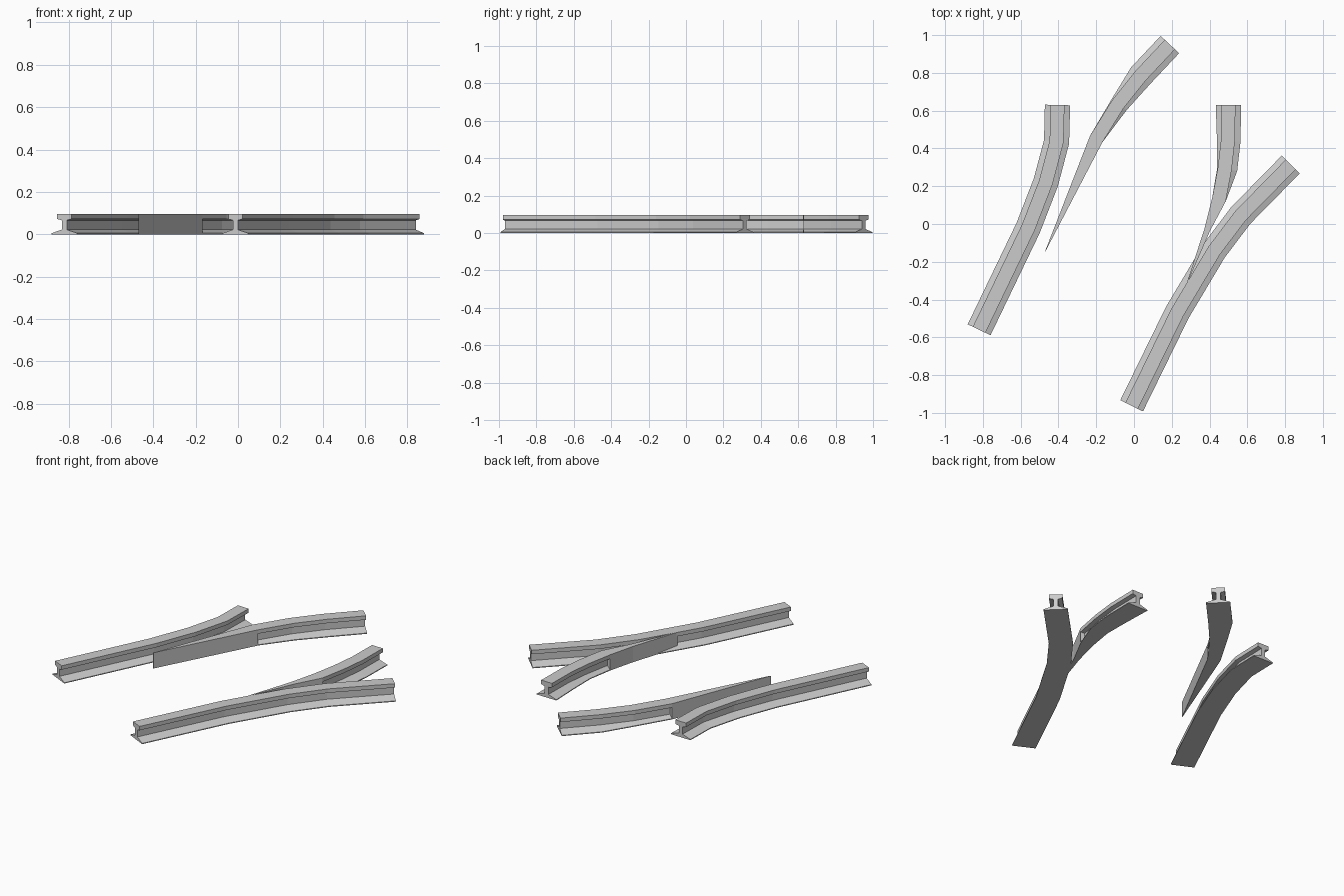
import bpy, bmesh
from mathutils import Vector

if "Cube" in bpy.data.objects:
    bpy.data.objects.remove(bpy.data.objects["Cube"])

HEAD, WEB, FOOT = 0.037, 0.013, 0.067


def i_section(fl=FOOT, fr=FOOT):
    """Rail profile as (offset to the left, height), counter-clockwise loop."""
    def side(f):
        return [(f, 0), (f, 0.005), (WEB, 0.022), (WEB, 0.066), (HEAD, 0.072), (HEAD, 0.096)]
    return side(fl) + [(-o, z) for o, z in reversed(side(fr))]


def block_section(half):
    """Solid blade profile with the same point count as the rail."""
    left = [(half, z) for _, z in i_section()[:6]]
    return left + [(-o, z) for o, z in reversed(left)]


def sweep(name, knots):
    """knots: (x, y, [sections]); two sections at one knot make a sharp step."""
    pts = [Vector((k[0], k[1])) for k in knots]
    bm = bmesh.new()
    rings = []
    for i, p in enumerate(pts):
        a = (p - pts[i - 1]).normalized() if i else None
        b = (pts[i + 1] - p).normalized() if i < len(pts) - 1 else None
        t = ((a or b) + (b or a)).normalized()
        n = Vector((-t.y, t.x))
        for sec in knots[i][2]:
            rings.append([bm.verts.new((p.x + n.x * o, p.y + n.y * o, z)) for o, z in sec])
    for r, s in zip(rings, rings[1:]):
        for j in range(12):
            k = (j + 1) % 12
            bm.faces.new((r[j], r[k], s[k], s[j]))
    bm.faces.new(rings[0])
    bm.faces.new(rings[-1])
    bmesh.ops.remove_doubles(bm, verts=bm.verts, dist=1e-5)
    bmesh.ops.dissolve_degenerate(bm, edges=bm.edges, dist=1e-5)
    bmesh.ops.recalc_face_normals(bm, faces=bm.faces)
    mesh = bpy.data.meshes.new(name)
    bm.to_mesh(mesh)
    bm.free()
    bpy.context.collection.objects.link(bpy.data.objects.new(name, mesh))


FULL = [i_section()]

# Continuous outer rails
sweep("left_stock_rail", [(x, y, FULL) for x, y in [
    (-0.82, -0.56), (-0.56, -0.02), (-0.467, 0.22), (-0.41, 0.435), (-0.405, 0.63)]])
sweep("right_stock_rail", [(x, y, FULL) for x, y in [
    (-0.0125, -0.9625), (0.23, -0.467), (0.425, -0.14), (0.565, 0.045), (0.83, 0.315)]])

# Tapered switch blades: solid wedge, step, then rail whose foot widens
step = [block_section(HEAD), i_section(HEAD, HEAD)]
sweep("left_switch_blade", [
    (-0.47, -0.145, [block_section(0.001)]),
    (-0.2, 0.45, step),
    (-0.085, 0.635, [i_section(0.042, 0.056)]),
    (0.035, 0.785, FULL),
    (0.19, 0.95, FULL)])
sweep("right_switch_blade", [
    (0.28, -0.315, [block_section(0.001)]),
    (0.388, -0.03, [block_section(0.016)]),
    (0.45, 0.13, step),
    (0.48, 0.29, [i_section(0.04, FOOT)]),
    (0.497, 0.44, [i_section(0.058, FOOT)]),
    (0.5, 0.63, FULL)])
